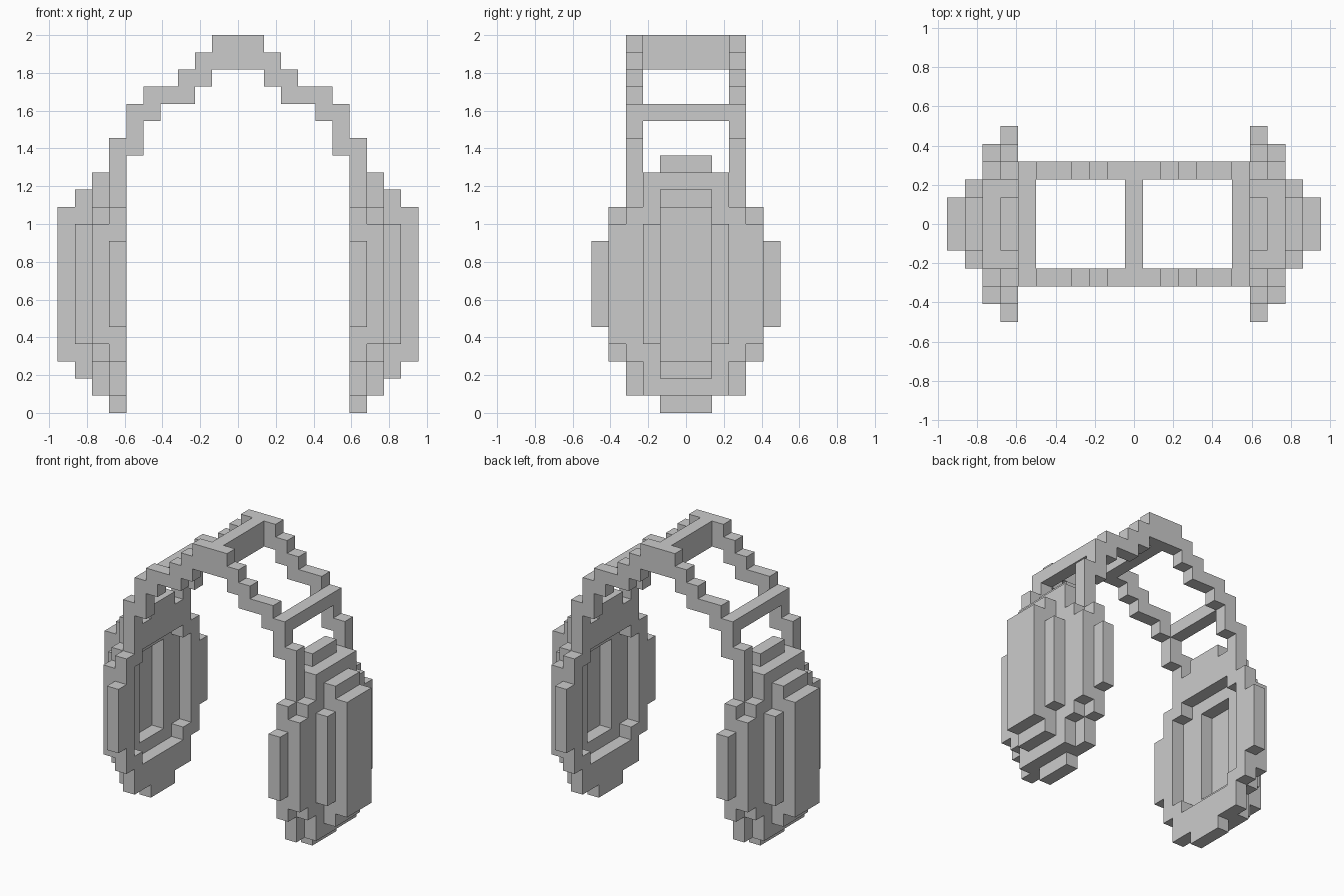
import bpy, bmesh
from mathutils import Vector

if "Cube" in bpy.data.objects:
    bpy.data.objects.remove(bpy.data.objects["Cube"])

U = 1 / 11  # edge length of one block


def block(x0, x1, y0, y1, z0, z1):
    """Cells with x and y centred on whole numbers (inclusive), z from z0 up to z1."""
    return {(x, y, z) for x in range(x0, x1 + 1)
            for y in range(y0, y1 + 1) for z in range(z0, z1)}


def layer(x, steps):
    """One-block-thick slice at x: union of (half_width, z0, z1) rectangles."""
    cells = set()
    for w, z0, z1 in steps:
        cells |= block(x, x, -w, w, z0, z1)
    return cells


def build(name, cells, mirror=False):
    """Mesh only the exposed sides of the cells and merge flat areas."""
    bm = bmesh.new()
    verts = {}

    def vert(p):
        key = tuple(round(2 * c) for c in p)
        if key not in verts:
            verts[key] = bm.verts.new(p * U)
        return verts[key]

    for c in cells:
        centre = Vector((c[0], c[1], c[2] + 0.5))
        for axis in range(3):
            for s in (-1, 1):
                n = [0, 0, 0]
                n[axis] = s
                if (c[0] + n[0], c[1] + n[1], c[2] + n[2]) in cells:
                    continue
                n = Vector(n)
                a = Vector([float(i == (axis + 1) % 3) for i in range(3)])
                b = n.cross(a)
                bm.faces.new([vert(centre + (n + i * a + j * b) / 2)
                              for i, j in ((-1, -1), (1, -1), (1, 1), (-1, 1))])
    bmesh.ops.dissolve_limit(bm, angle_limit=0.01, verts=bm.verts[:], edges=bm.edges[:])
    me = bpy.data.meshes.new(name)
    bm.to_mesh(me)
    bm.free()
    ob = bpy.data.objects.new(name, me)
    bpy.context.collection.objects.link(ob)
    if mirror:
        ob.modifiers.new("Mirror", 'MIRROR').use_mirror_merge = False
    return ob


# Ear cushions: stepped oval rings facing the head
ring = layer(7, [(1, 0, 15), (3, 1, 14), (4, 3, 12), (5, 5, 10)])
hole = layer(7, [(2, 3, 12), (3, 4, 11)])
build("ear_cushion", ring - hole, mirror=True)

# Ear cups: three shrinking layers, hollow on the inside
cup = layer(8, [(2, 1, 14), (3, 3, 12), (4, 4, 11)]) - layer(8, [(1, 4, 11)])
cup |= layer(9, [(1, 2, 13), (2, 4, 11)])
cup |= layer(10, [(1, 3, 12)])
build("ear_cup", cup, mirror=True)

# Headband: two stepped arches joined by crossbars
profile = {7: (14, 16), 6: (15, 18), 5: (17, 19), 4: (18, 19),
           3: (18, 20), 2: (19, 21), 1: (20, 22), 0: (20, 22)}
band = set()
for x, (z0, z1) in profile.items():
    for sx in (-x, x):
        for y in (-3, 3):
            band |= block(sx, sx, y, y, z0, z1)
for x, z0, z1 in ((-6, 17, 18), (0, 20, 22), (6, 17, 18)):
    band |= block(x, x, -3, 3, z0, z1)
build("headband", band)
